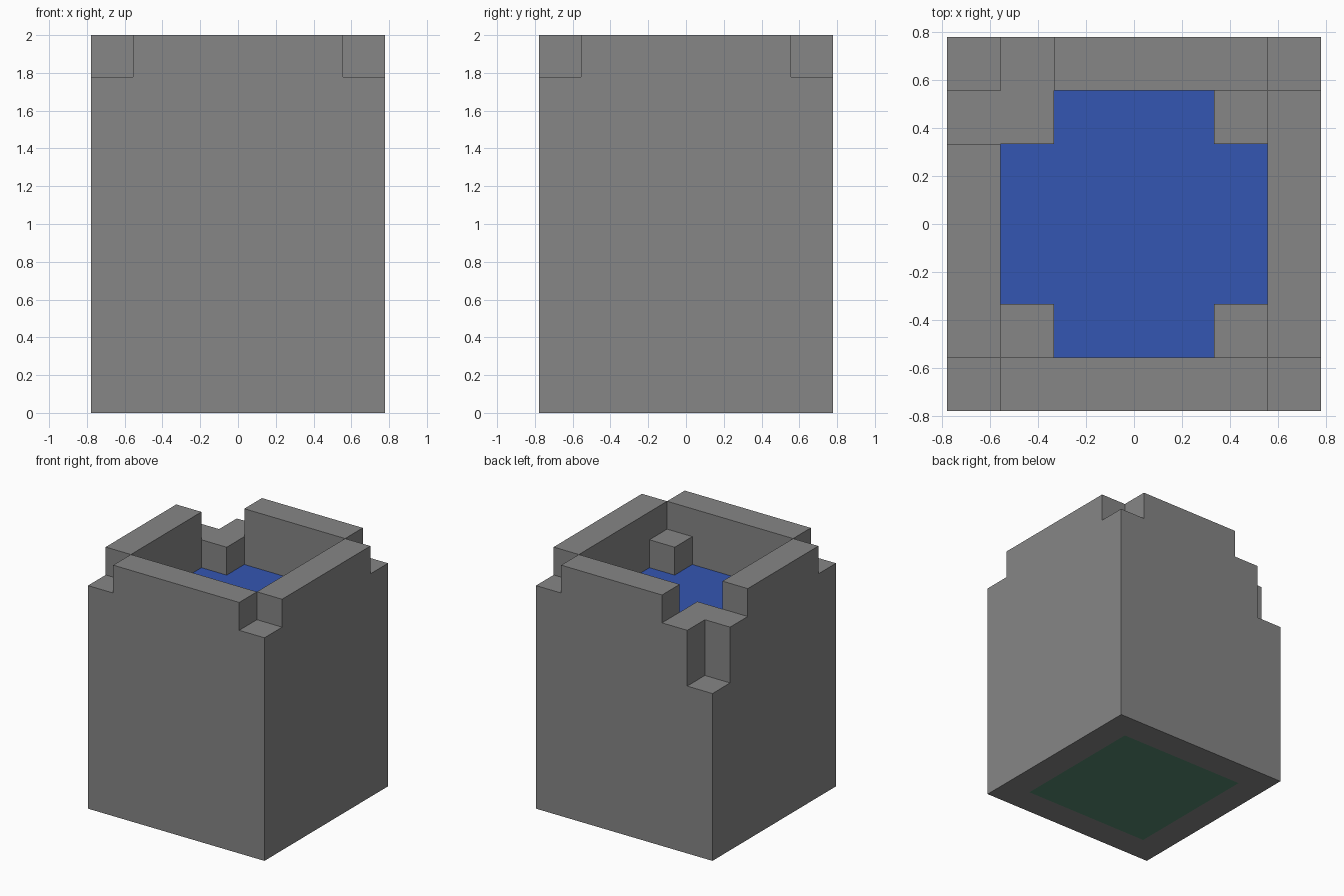
import bpy
import bmesh
from mathutils import Vector

cube = bpy.data.objects.get("Cube")
if cube:
    bpy.data.objects.remove(cube, do_unlink=True)

# The model is a block grid: SIZE x SIZE wide and TALL high
SIZE, TALL = 7, 9
UNIT = 2 / TALL
LAST = SIZE - 1
WATER_LEVEL = 7


def material(name, colour):
    mat = bpy.data.materials.new(name)
    mat.use_nodes = True
    mat.diffuse_color = (*colour, 1)
    mat.node_tree.nodes["Principled BSDF"].inputs["Base Color"].default_value = (*colour, 1)
    return mat


def stone_height(x, y):
    """Height of the stone column, or 0 inside the basin."""
    edge_x, edge_y = x in (0, LAST), y in (0, LAST)
    if (x, y) == (0, LAST):
        return TALL - 3                     # broken corner
    if edge_x and edge_y:
        return TALL - 1                     # lowered corner posts
    if x <= 1 and y >= LAST - 1:
        return TALL - 1                     # spout beside the broken corner
    if edge_x or edge_y:
        return TALL                         # rim walls
    if x in (1, LAST - 1) and y in (1, LAST - 1):
        return TALL - 1                     # inner corner pillars
    return 0


def part_at(x, y, z):
    """Which part fills a block of the grid."""
    if not (0 <= x < SIZE and 0 <= y < SIZE and 0 <= z < TALL):
        return None
    if z == 0 and 0 < x < LAST and 0 < y < LAST:
        return "grass_base"
    if z < stone_height(x, y):
        return "stone_walls"
    return "basin_water" if z < WATER_LEVEL and stone_height(x, y) == 0 else None


def build_part(name, mat):
    """Skin all blocks of one part and merge its flat faces."""
    bm = bmesh.new()
    cells = [(x, y, z) for x in range(SIZE) for y in range(SIZE) for z in range(TALL)]
    for cell in cells:
        if part_at(*cell) != name:
            continue
        centre = Vector(cell) + Vector((0.5, 0.5, 0.5))
        for axis in range(3):
            for sign in (-1, 1):
                normal = Vector((0, 0, 0))
                normal[axis] = sign
                if part_at(*(int(c) for c in Vector(cell) + normal)) == name:
                    continue
                u = Vector((0, 0, 0))
                u[(axis + 1) % 3] = 0.5
                v = normal.cross(u)
                middle = centre + normal / 2
                corners = [middle - u - v, middle + u - v, middle + u + v, middle - u + v]
                bm.faces.new([bm.verts.new(c) for c in corners])
    bmesh.ops.remove_doubles(bm, verts=bm.verts, dist=0.01)
    bmesh.ops.dissolve_limit(bm, angle_limit=0.01, verts=bm.verts, edges=bm.edges)
    bmesh.ops.translate(bm, verts=bm.verts, vec=(-SIZE / 2, -SIZE / 2, 0))
    bmesh.ops.scale(bm, verts=bm.verts, vec=(UNIT, UNIT, UNIT))
    mesh = bpy.data.meshes.new(name)
    bm.to_mesh(mesh)
    bm.free()
    mesh.materials.append(mat)
    obj = bpy.data.objects.new(name, mesh)
    bpy.context.collection.objects.link(obj)


# Parts
build_part("stone_walls", material("stone grey", (0.24, 0.24, 0.24)))
build_part("basin_water", material("water blue", (0.034, 0.093, 0.445)))
build_part("grass_base", material("grass green", (0.09, 0.25, 0.16)))
